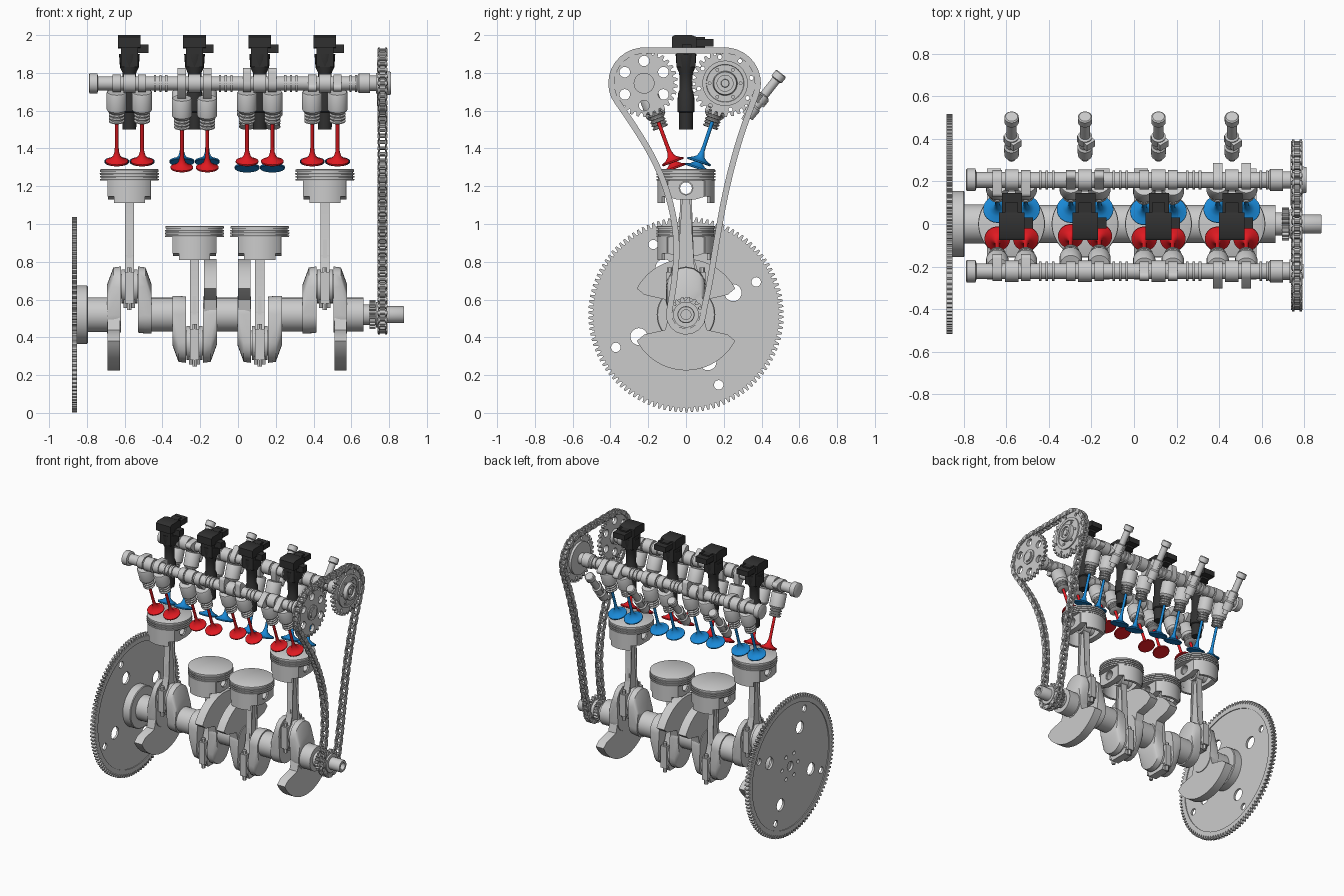
import bpy, bmesh
from math import sin, cos, pi, acos, atan2, radians, hypot
from mathutils import Vector, Matrix

if "Cube" in bpy.data.objects:
    bpy.data.objects.remove(bpy.data.objects["Cube"])

I = Matrix.Identity(4)
CYL = [-0.575, -0.23, 0.115, 0.46]      # cylinder positions along x
CZ, THROW, ROD = 0.52, 0.15, 0.52       # crank height, throw, rod length
UP = [1, -1, -1, 1]
CHAIN_X = 0.765
CAM = {"exhaust": (-0.222, 1.745), "intake": (0.207, 1.745)}


def material(name, rgb):
    m = bpy.data.materials.new(name)
    m.diffuse_color = (*rgb, 1)
    m.use_nodes = True
    m.node_tree.nodes["Principled BSDF"].inputs["Base Color"].default_value = m.diffuse_color
    return m


RED = material("red", (0.75, 0.01, 0.015))
BLUE = material("blue", (0.01, 0.25, 0.68))
DARK = material("dark", (0.03, 0.03, 0.03))


def finish(name, bm, mat=None):
    bmesh.ops.recalc_face_normals(bm, faces=bm.faces[:])
    me = bpy.data.meshes.new(name)
    bm.to_mesh(me)
    bm.free()
    ob = bpy.data.objects.new(name, me)
    bpy.context.collection.objects.link(ob)
    if mat:
        me.materials.append(mat)
    bpy.ops.object.select_all(action='DESELECT')
    ob.select_set(True)
    bpy.context.view_layer.objects.active = ob
    bpy.ops.object.shade_smooth_by_angle(angle=radians(35))


def axis(origin, direction):            # matrix taking local x onto a direction
    q = Vector((1, 0, 0)).rotation_difference(Vector(direction))
    return Matrix.Translation(origin) @ q.to_matrix().to_4x4()


def at(x=0, y=0, z=0):
    return Matrix.Translation((x, y, z))


def lathe(bm, prof, M=I, n=32, closed=False):   # (x, radius) profile around local x
    rings = [[bm.verts.new(M @ Vector((x, r * cos(2 * pi * k / n), r * sin(2 * pi * k / n))))
              for k in range(n)] for x, r in prof]
    for a, b in zip(rings, rings[1:] + ([rings[0]] if closed else [])):
        for k in range(n):
            bm.faces.new((a[k - 1], a[k], b[k], b[k - 1]))
    if not closed:
        bm.faces.new(rings[0])
        bm.faces.new(rings[-1])


def plate(bm, loops, x0, x1, M=I):      # outline plus hole loops in yz, extruded along x
    caps = ([], [])
    for loop in loops:
        ends = [[bm.verts.new(M @ Vector((x, y, z))) for y, z in loop] for x in (x0, x1)]
        a, b = ends
        for k in range(len(loop)):
            bm.faces.new((a[k - 1], a[k], b[k], b[k - 1]))
        for cap, vs in zip(caps, ends):
            if len(loops) == 1:
                bm.faces.new(vs)
            cap.extend(bm.edges.get((vs[k - 1], vs[k])) for k in range(len(vs)))
    if len(loops) > 1:
        for cap in caps:
            bmesh.ops.triangle_fill(bm, edges=cap, use_beauty=True)


def box(bm, x0, x1, y0, y1, z0, z1, M=I):
    plate(bm, [[(y0, z0), (y1, z0), (y1, z1), (y0, z1)]], x0, x1, M)


def arc(c, r, a0, a1, n):
    return [(c[0] + r * cos(a0 + (a1 - a0) * k / n), c[1] + r * sin(a0 + (a1 - a0) * k / n))
            for k in range(n + 1)]


def ring(c, r, n=20):
    return arc(c, r, 0, 2 * pi, n)[:-1]


def holes(count, radius, r, start=0, n=20):
    return [ring((radius * cos(start + 2 * pi * k / count), radius * sin(start + 2 * pi * k / count)), r, n)
            for k in range(count)]


def hull2(c1, r1, c2, r2, n=8):         # outline wrapped around two circles
    dx, dy = c2[0] - c1[0], c2[1] - c1[1]
    p, b = atan2(dy, dx), acos((r1 - r2) / hypot(dx, dy))
    return arc(c1, r1, p + b, p + 2 * pi - b, n * 2) + arc(c2, r2, p - b, p + b, n)


def gear(r0, r1, n):
    return [(r * cos(2 * pi * (k + f) / n), r * sin(2 * pi * (k + f) / n))
            for k in range(n) for f, r in ((0, r0), (.25, r0), (.4, r1), (.75, r1))]


# flywheel: ring gear, drilled disc
bm = bmesh.new()
M = at(0, 0, CZ)
plate(bm, [gear(.492, .517, 110), ring((0, 0), .46, 64)], -.88, -.852, M)
a = radians(25)
plate(bm, [ring((0, 0), .462, 64)] + holes(4, .275, .045, a) + holes(4, .41, .025, a)
      + holes(6, .095, .014, 0, 12) + [ring((0, 0), .035)], -.874, -.858, M)
finish("flywheel", bm)

# crankshaft: flange, journals, pins, webs, counterweights, hollow nose
bm = bmesh.new()
lathe(bm, [(-.858, .155), (-.8, .155), (-.795, .15), (-.795, .092), (-.69, .092)], M, 48)
for c in CYL[:3]:
    lathe(bm, [(c + .1, .09), (c + .245, .09)], M)
lathe(bm, [(.56, .09), (.665, .09), (.665, .055), (.735, .055), (.735, .045), (.875, .045), (.88, .042),
           (.88, .026), (.56, .026)], M, 32, True)
for c, s, w in zip(CYL, UP, (-1, 1, -1, 1)):
    pin = (0, s * THROW)
    lathe(bm, [(c - .05, .065), (c + .05, .065)], at(0, 0, CZ + s * THROW))
    for side in (-1, 1):
        pts = [(.045, q) for q in hull2((0, 0), .095, pin, .105)]
        pts += [(.085, q) for q in hull2((0, 0), .1, pin, .1)]
        pts += [(.118, q) for q in hull2((0, 0), .1, (0, s * .07), .09)]
        vs = [bm.verts.new((c + side * x, y, CZ + z)) for x, (y, z) in pts]
        bmesh.ops.convex_hull(bm, input=vs)
    mid = -s * pi / 2
    fan = arc((0, 0), .295, mid - radians(62), mid + radians(62), 24)
    e = 1 if fan[-1][0] > 0 else -1
    fan += [(e * .22, -s * .105), (e * .11, -s * .08), (e * .09, 0),
            (-e * .09, 0), (-e * .11, -s * .08), (-e * .22, -s * .105)]
    plate(bm, [fan], *sorted((c + w * .05, c + w * .115)), M)
bmesh.ops.delete(bm, geom=[v for v in bm.verts if not v.link_faces], context='VERTS')
finish("crankshaft", bm)

bm = bmesh.new()
plate(bm, [gear(.062, .077, 20), ring((0, 0), .045)], .695, .728, M)
plate(bm, [gear(.074, .095, 16), ring((0, 0), .04)], .753, .777, M)
lathe(bm, [(.73, .068), (.79, .068), (.79, .044), (.73, .044)], M, 32, True)
finish("crank_sprockets", bm)

# pistons, wrist pins and connecting rods
for i, (c, s) in enumerate(zip(CYL, UP)):
    zb = CZ + s * THROW
    zp = zb + ROD
    V = axis((c, 0, zp), (0, 0, 1))
    bm = bmesh.new()
    prof = [(.1, .15), (.097, .155)]
    for g in (.085, .07, .055):
        prof += [(g, .155), (g, .148), (g - .006, .148), (g - .006, .157)]
    lathe(bm, prof + [(.04, .155), (.04, .14)], V, 64)
    for m in (0, pi):
        for h, z0 in ((50, -.045), (33, -.08)):
            h = radians(h)
            plate(bm, [arc((0, 0), .151, m - h, m + h, 16) + arc((0, 0), .132, m + h, m - h, 16)], z0, .042, V)
    for d in (-1, 1):
        wall = [(-.1, -.045), (-.05, -.06), (.05, -.06), (.1, -.045), (.1, .042), (-.1, .042)]
        plate(bm, [wall, ring((0, 0), .036, 24)], *sorted((d * .07, d * .114)), at(c, 0, zp))
    finish(f"piston_{i+1}", bm)
    bm = bmesh.new()
    lathe(bm, [(-.105, .038), (.105, .038), (.105, .031), (-.105, .031)], at(c, 0, zp), 24, True)
    finish(f"wrist_pin_{i+1}", bm)
    bm = bmesh.new()
    R = at(c, 0, zb)
    plate(bm, [ring((0, ROD), .052, 24), ring((0, ROD), .036, 24)], -.032, .032, R)
    plate(bm, [ring((0, 0), .09, 32), ring((0, 0), .064, 32)], -.042, .042, R)
    plate(bm, [[(-.045, .07), (.045, .07), (.024, .475), (-.024, .475)]], -.01, .01, R)
    for d in (-1, 1):
        plate(bm, [[(d * .07, .06), (d * .045, .06), (d * .017, .475), (d * .03, .475), (d * .038, .16)]],
              -.024, .024, R)
        box(bm, -.024, .024, *sorted((d * .068, d * .105)), -.09, .075, R)
        lathe(bm, [(-.125, .014), (.1, .014)], axis((c, d * .086, zb), (0, 0, 1)), 6)
    plate(bm, [[(-.07, -.115), (.07, -.115), (.09, -.07), (-.09, -.07)]], -.03, .03, R)
    finish(f"connecting_rod_{i+1}", bm)

# valve train: valves, springs, buckets, camshafts
OPEN = {"exhaust": 1, "intake": 2}
PHASE = {"exhaust": (1, 0, 2, 3), "intake": (3, 2, 0, 1)}
for kind, (cy, cz) in CAM.items():
    d = -1 if kind == "exhaust" else 1
    tip = Vector((0, d * .067, 1.325))
    up = Vector((0, cy, cz)) - tip
    up.normalize()
    down = atan2(-up.z, -up.y)
    hr = .06 if d < 0 else .066
    C = at(0, cy, cz)
    cam = bmesh.new()
    lathe(cam, [(-.79, .045), (-.785, .053), (-.745, .053), (-.74, .037), (.63, .037), (.64, .052),
                (.7, .052), (.7, .04), (.79, .04)], C)
    for i, c in enumerate(CYL):
        lathe(cam, [(c - .032, .05), (c + .032, .05)], C)
        for o in (.135, .165, .195):
            lathe(cam, [(c + o - .006, .045), (c + o + .006, .045)], C, 24)
        for j, x in enumerate((c - .067, c + .067)):
            a = down + PHASE[kind][i] * pi / 2
            plate(cam, [hull2((0, 0), .046, (.064 * cos(a), .064 * sin(a)), .02, 12)], x - .022, x + .022, C)
            lift = .034 if OPEN[kind] == i else 0
            V = axis(tip - up * lift + Vector((x, 0, 0)), up)
            bm = bmesh.new()
            lathe(bm, [(0, hr - .003), (.003, hr), (.01, hr), (.02, hr * .6), (.035, .02), (.06, .012),
                       (.09, .01), (.32, .01)], V, 32)
            finish(f"{kind}_valve_{i+1}_{j+1}", bm, RED if d < 0 else BLUE)
            bm = bmesh.new()
            prof = [(.228 + k * .018 + o, r) for k in range(4)
                    for o, r in ((0, .034), (.004, .042), (.01, .042), (.014, .034))]
            lathe(bm, prof, V, 24)
            lathe(bm, [(.285, .042), (.3, .053), (.392, .053), (.398, .049)], V, 32)
            finish(f"{kind}_bucket_{i+1}_{j+1}", bm)
    finish(f"{kind}_camshaft", cam)

    # cam sprocket: drilled on the exhaust side, adjuster hub on the intake side
    bm = bmesh.new()
    drill = holes(6, .118, .028, pi / 6) if d < 0 else holes(8, .142, .011, .2, 12)
    plate(bm, [gear(.157, .178, 30)] + drill, .753, .777, C)
    if d < 0:
        lathe(bm, [(.73, .055), (.785, .055), (.785, .035), (.795, .035)], C)
    else:
        lathe(bm, [(.735, .12), (.787, .12), (.787, .1), (.782, .098), (.782, .065), (.81, .06), (.81, .042),
                   (.795, .042), (.795, .022), (.808, .02)], C, 40)
        for k in range(6):
            b = k * pi / 3
            lathe(bm, [(.78, .01), (.79, .01)], at(0, cy + .082 * cos(b), cz + .082 * sin(b)), 10)
    finish(f"{kind}_cam_sprocket", bm)

# timing chain: smooth closed path, resampled into links
path = arc(CAM["exhaust"], .174, radians(208), pi / 2, 12) + arc(CAM["intake"], .174, pi / 2, radians(-27), 12)
path += [(.285, 1.46), (.215, 1.2), (.165, .93), (.125, .68)] + arc((0, CZ), .091, 0.1, -pi - .1, 12)
path += [(-.06, .7), (-.045, .9), (-.08, 1.12), (-.16, 1.33), (-.275, 1.52)]
for _ in range(3):
    path = [(p[0] * (1 - f) + q[0] * f, p[1] * (1 - f) + q[1] * f)
            for p, q in zip(path, path[1:] + path[:1]) for f in (.25, .75)]
segs = [(p, q, hypot(q[0] - p[0], q[1] - p[1])) for p, q in zip(path, path[1:] + path[:1])]
total = sum(s[2] for s in segs)
N = 2 * round(total / .036 / 2)
links, walked = [], 0
for p, q, l in segs:
    while len(links) < N and len(links) * total / N <= walked + l:
        f = (len(links) * total / N - walked) / l
        links.append((p[0] + (q[0] - p[0]) * f, p[1] + (q[1] - p[1]) * f))
    walked += l
bm = bmesh.new()
for k, p in enumerate(links):
    q = links[(k + 1) % len(links)]
    x0 = .012 if k % 2 else .018
    for d in (-1, 1):
        plate(bm, [hull2(p, .016, q, .016, 5)], *sorted((d * x0, d * (x0 + .006))), at(CHAIN_X))
    lathe(bm, [(-.027, .009), (.027, .009)], at(CHAIN_X, *p), 8)
finish("timing_chain", bm)

# ignition coils and fuel injectors
for i, c in enumerate(CYL):
    bm = bmesh.new()
    lathe(bm, [(1.5, .036), (1.59, .038), (1.595, .046), (1.69, .043), (1.71, .034), (1.8, .036),
               (1.83, .05), (1.9, .055)], axis((c, 0, 0), (0, 0, 1)), 20)
    box(bm, c - .045, c + .045, -.05, .05, 1.83, 1.95)
    plate(bm, [[(-.075, 1.935), (.055, 1.93), (.055, 1.99), (.03, 2), (-.06, 2), (-.075, 1.99)]], c - .06, c + .06)
    box(bm, c - .045, c + .05, .05, .145, 1.94, 1.98)
    box(bm, c - .03, c + .03, .05, .1, 1.925, 1.99)
    box(bm, c + .04, c + .1, -.02, .03, 1.905, 1.95)
    finish(f"ignition_coil_{i+1}", bm, DARK)
    bm = bmesh.new()
    J = axis((c, .325, 1.57), (0, .62, .785))
    lathe(bm, [(-.03, .018), (0, .02), (0, .034), (.06, .036), (.07, .028), (.1, .028), (.1, .034), (.14, .034),
               (.145, .024), (.245, .024), (.25, .034), (.285, .034), (.29, .028)], J, 24)
    box(bm, .09, .135, -.045, .03, -.025, .025, J)
    finish(f"fuel_injector_{i+1}", bm)
